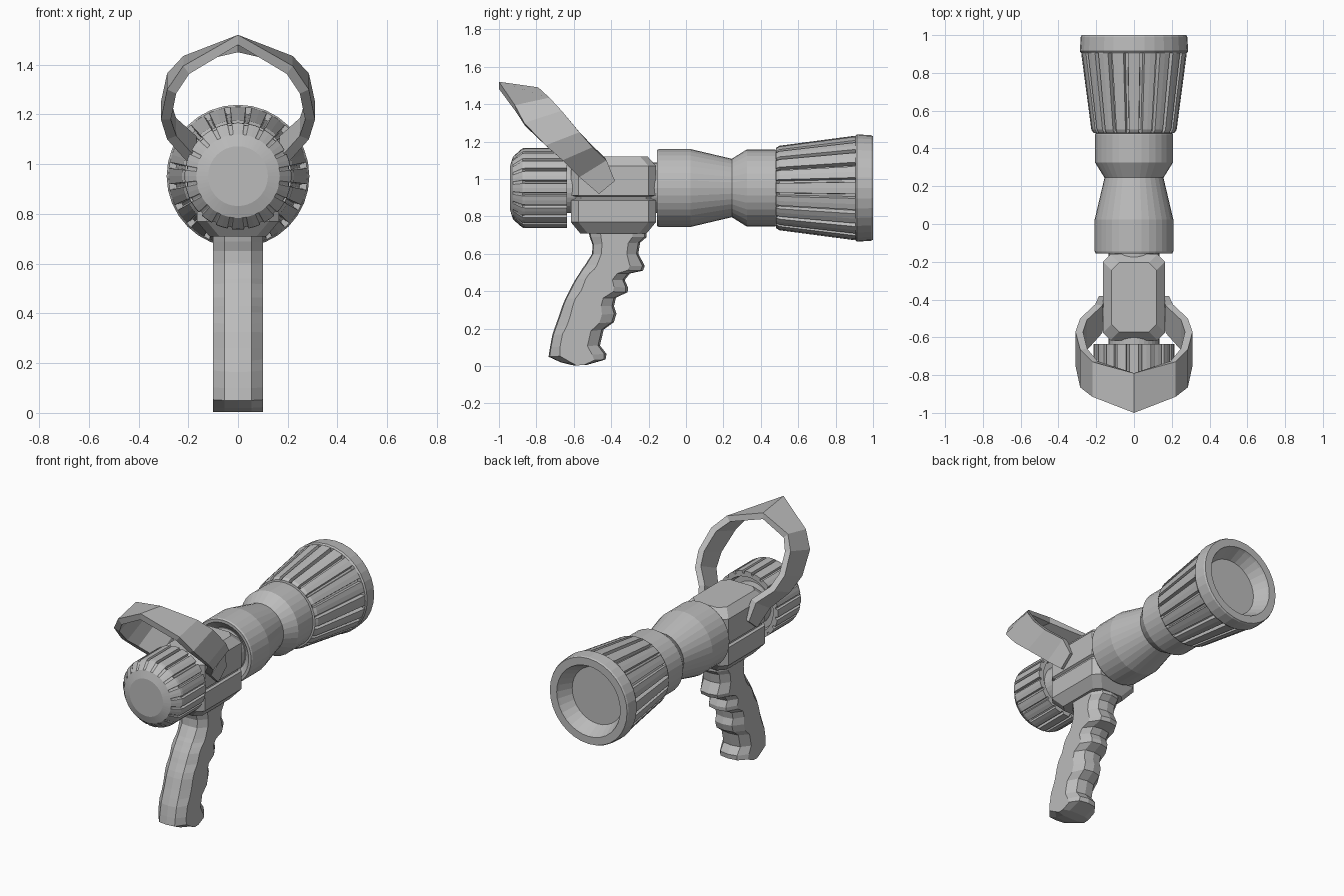
import bpy, bmesh, math

grey = bpy.data.materials.new("plain grey")
grey.diffuse_color = (0.5, 0.5, 0.5, 1)
AXIS_Z = 0.952


def make_object(name, bm):
    bmesh.ops.recalc_face_normals(bm, faces=bm.faces)
    mesh = bpy.data.meshes.new(name)
    bm.to_mesh(mesh)
    bm.free()
    mesh.materials.append(grey)
    ob = bpy.data.objects.new(name, mesh)
    bpy.context.collection.objects.link(ob)
    return ob


def loft(name, rings):
    """Skin a list of equal-length rings and close both ends."""
    bm = bmesh.new()
    rows = [[bm.verts.new(p) for p in ring] for ring in rings]
    n = len(rows[0])
    for a, b in zip(rows, rows[1:]):
        for i in range(n):
            j = (i + 1) % n
            bm.faces.new((a[i], a[j], b[j], b[i]))
    bm.faces.new(rows[0])
    bm.faces.new(rows[-1])
    return make_object(name, bm)


def turned(name, profile, sides=32, ribs=0):
    """Lathe about the barrel axis; profile = (y, radius, groove depth)."""
    if ribs:
        step = math.tau / ribs
        marks = [((k + f) * step, g) for k in range(ribs)
                 for f, g in ((-0.36, 0), (0, 0), (0.36, 0), (0.42, 1), (0.58, 1))]
    else:
        marks = [(k * math.tau / sides, 0) for k in range(sides)]
    return loft(name, [[((r - g * d) * math.sin(a), y, AXIS_Z + (r - g * d) * math.cos(a))
                        for a, g in marks] for y, r, d in profile])


# Ribbed inlet coupling with a recessed rear
turned("inlet_coupling", [(-0.94, 0.12, 0), (-0.925, 0.168, 0), (-0.875, 0.212, 0.006),
                          (-0.86, 0.215, 0.016), (-0.635, 0.215, 0.016),
                          (-0.635, 0.18, 0), (-0.68, 0.17, 0)], ribs=20)

# Neck running through the valve body
turned("connecting_neck", [(-0.70, 0.135, 0), (-0.10, 0.135, 0)])

# Waisted barrel
turned("barrel", [(-0.12, 0.14, 0), (-0.155, 0.185, 0), (-0.155, 0.203, 0), (-0.145, 0.208, 0),
                  (0.025, 0.208, 0), (0.245, 0.156, 0), (0.325, 0.206, 0),
                  (0.475, 0.206, 0), (0.50, 0.19, 0)])

# Flared ribbed nozzle and its rim with the hollow cone
turned("nozzle_sleeve", [(0.48, 0.20, 0), (0.482, 0.215, 0), (0.50, 0.226, 0.022),
                         (0.90, 0.279, 0.028), (0.91, 0.279, 0.028), (0.91, 0.245, 0),
                         (0.52, 0.10, 0)], ribs=20)
turned("nozzle_rim", [(0.905, 0.25, 0), (0.905, 0.28, 0), (0.915, 0.287, 0), (0.99, 0.282, 0),
                      (1.0, 0.277, 0), (1.0, 0.228, 0), (0.985, 0.222, 0), (0.55, 0.01, 0),
                      (0.53, 0.01, 0), (0.53, 0.05, 0), (0.90, 0.235, 0)])


# Valve body: chamfered block with a seam along its sides
def block_ring(z, inset):
    hx, hy, c = 0.165 - inset, 0.228 - inset, 0.04
    pts = [(hx, hy - c), (hx - c, hy), (c - hx, hy), (-hx, hy - c),
           (-hx, c - hy), (c - hx, -hy), (hx - c, -hy), (hx, c - hy)]
    return [(x, y - 0.388, z) for x, y in pts]


loft("valve_body", [block_ring(z, i) for z, i in (
    (0.71, 0.05), (0.77, 0), (0.885, 0), (0.893, 0.014), (0.905, 0.014),
    (0.913, 0), (1.07, 0), (1.12, 0.045))])

# Pistol grip: each row is back y, back z, front y, front z
grip_rows = [
    (-0.60, 0.003, -0.53, 0.006), (-0.67, 0.02, -0.43, 0.035), (-0.735, 0.05, -0.425, 0.065),
    (-0.727, 0.10, -0.46, 0.11), (-0.715, 0.165, -0.44, 0.195), (-0.70, 0.21, -0.385, 0.235),
    (-0.682, 0.26, -0.372, 0.28), (-0.66, 0.325, -0.385, 0.32), (-0.645, 0.36, -0.375, 0.365),
    (-0.622, 0.405, -0.312, 0.395), (-0.61, 0.43, -0.31, 0.42), (-0.59, 0.465, -0.328, 0.46),
    (-0.57, 0.495, -0.30, 0.495), (-0.555, 0.52, -0.23, 0.51), (-0.54, 0.54, -0.22, 0.535),
    (-0.502, 0.60, -0.255, 0.60), (-0.50, 0.65, -0.245, 0.66), (-0.515, 0.69, -0.21, 0.69),
    (-0.525, 0.74, -0.21, 0.74)]
section = [(0, 0), (0.055, 0.02), (0.1, 0.2), (0.1, 0.75), (0.06, 0.96),
           (0, 1), (-0.06, 0.96), (-0.1, 0.75), (-0.1, 0.2), (-0.055, 0.02)]
loft("pistol_grip", [[(x, by + (fy - by) * t, bz + (fz - bz) * t) for x, t in section]
                     for by, bz, fy, fz in grip_rows])

# Bail handle: half a strap (x, front y z, rear y z), mirrored and thickened
strap = [(0, -1.0, 1.52, -0.79, 1.49), (0.22, -0.915, 1.395, -0.73, 1.435),
         (0.285, -0.865, 1.30, -0.665, 1.365), (0.31, -0.75, 1.18, -0.57, 1.25),
         (0.285, -0.66, 1.10, -0.50, 1.17), (0.205, -0.57, 1.01, -0.425, 1.10),
         (0.185, -0.465, 0.92, -0.38, 0.99)]
bm = bmesh.new()
for side in (1, -1):
    edges = [(bm.verts.new((side * x, fy, fz)), bm.verts.new((side * x, by, bz)))
             for x, fy, fz, by, bz in strap]
    for (a, b), (c, d) in zip(edges, edges[1:]):
        bm.faces.new((a, b, d, c))
bmesh.ops.remove_doubles(bm, verts=bm.verts, dist=0.001)
bail = make_object("bail_handle", bm)
top = max(bail.data.polygons, key=lambda p: p.center.z)
solid = bail.modifiers.new("thickness", "SOLIDIFY")
solid.thickness = 0.04
solid.offset = -1 if top.normal.z > 0 else 1  # thicken towards the inside
